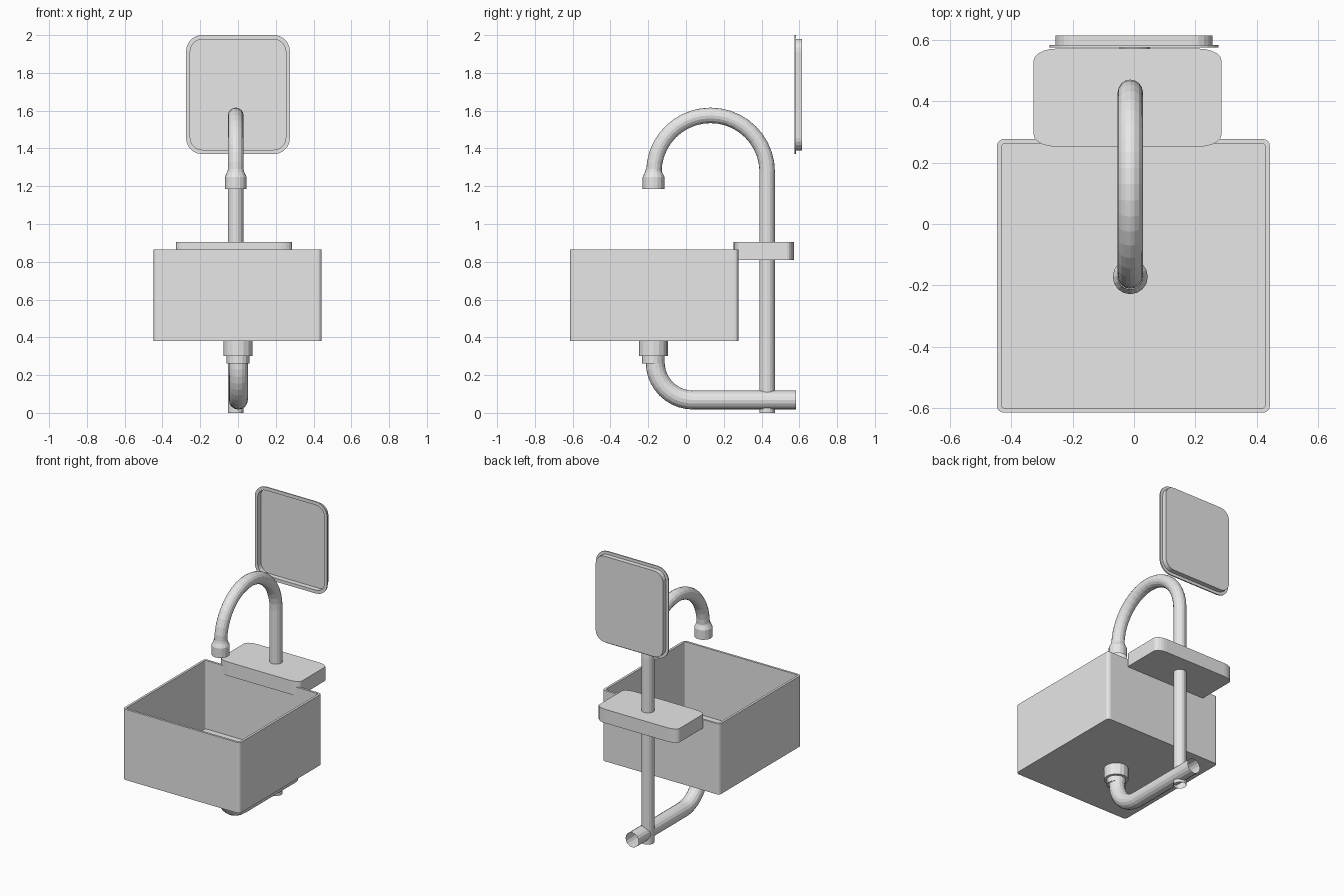
import bpy, bmesh
from math import sin, cos, pi
from mathutils import Vector

cube = bpy.data.objects.get("Cube")
if cube:
    bpy.data.objects.remove(cube, do_unlink=True)

grey = bpy.data.materials.new("light_grey")
grey.use_nodes = True
grey.diffuse_color = (0.8, 0.8, 0.8, 1)
grey.node_tree.nodes["Principled BSDF"].inputs["Base Color"].default_value = (0.8, 0.8, 0.8, 1)


def loft(name, rings, cap_start=True, cap_end=True):
    """Skin a list of equal-length point rings into one object."""
    bm = bmesh.new()
    loops = [[bm.verts.new(p) for p in ring] for ring in rings]
    n = len(loops[0])
    for a, b in zip(loops, loops[1:]):
        for i in range(n):
            j = (i + 1) % n
            bm.faces.new((a[i], a[j], b[j], b[i]))
    if cap_start:
        bm.faces.new(loops[0][::-1])
    if cap_end:
        bm.faces.new(loops[-1])
    bmesh.ops.recalc_face_normals(bm, faces=bm.faces)
    mesh = bpy.data.meshes.new(name)
    bm.to_mesh(mesh)
    bm.free()
    mesh.materials.append(grey)
    obj = bpy.data.objects.new(name, mesh)
    bpy.context.collection.objects.link(obj)
    return obj


def rounded(u0, u1, v0, v1, ru, rv, seg=5):
    """Rounded rectangle outline with elliptical corners."""
    corners = ((u1 - ru, v1 - rv), (u0 + ru, v1 - rv), (u0 + ru, v0 + rv), (u1 - ru, v0 + rv))
    pts = []
    for k, (cu, cv) in enumerate(corners):
        for s in range(seg + 1):
            a = (k + s / seg) * pi / 2
            pts.append((cu + ru * cos(a), cv + rv * sin(a)))
    return pts


def flat_ring(outline, z):
    return [(u, v, z) for u, v in outline]


def upright_ring(outline, y):
    return [(u, y, v) for u, v in outline]


def tube(name, x, path, sides=16):
    """Open tube along (y, z, radius) points in a plane of constant x."""
    rings = []
    for i, (y, z, r) in enumerate(path):
        a, b = path[max(i - 1, 0)], path[min(i + 1, len(path) - 1)]
        t = Vector((0, b[0] - a[0], b[1] - a[1])).normalized()
        across = t.cross(Vector((1, 0, 0)))
        rings.append([Vector((x, y, z)) + r * (cos(2 * pi * k / sides) * Vector((1, 0, 0))
                      + sin(2 * pi * k / sides) * across) for k in range(sides)])
    return loft(name, rings, False, False)


def arc(cy, cz, rad, start, end, r, steps):
    return [(cy + rad * cos(a), cz + rad * sin(a), r)
            for a in (start + (end - start) * i / steps for i in range(steps + 1))]


def stepped_round(name, x, y, profile, sides=16):
    """Turned part from (radius, z) points, open at both ends."""
    return loft(name, [[(x + r * cos(2 * pi * k / sides), y + r * sin(2 * pi * k / sides), z)
                        for k in range(sides)] for r, z in profile], False, False)


# Basin: open box with thin walls
outer = rounded(-0.447, 0.443, -0.615, 0.277, 0.022, 0.022, 4)
inner = rounded(-0.431, 0.427, -0.6, 0.262, 0.008, 0.008, 4)
loft("basin", [flat_ring(outer, 0.38), flat_ring(outer, 0.865),
               flat_ring(inner, 0.865), flat_ring(inner, 0.395)])

# Tap ledge behind the basin
ledge = rounded(-0.327, 0.285, 0.252, 0.572, 0.075, 0.038)
loft("tap_ledge", [flat_ring(ledge, 0.81), flat_ring(ledge, 0.905)])

# Tap: riser pipe with swan neck, then the spout nozzle
tube("tap_pipe", -0.012, [(0.43, 0, 0.041)] + arc(0.13, 1.275, 0.3, 0, pi, 0.041, 20))
stepped_round("tap_nozzle", -0.012, -0.172,
              [(0.041, 1.29), (0.045, 1.275), (0.057, 1.25), (0.057, 1.185)])

# Drain: stepped coupling and bent waste pipe
stepped_round("drain_coupling", 0, -0.173,
              [(0.077, 0.381), (0.077, 0.3), (0.06, 0.3), (0.06, 0.262), (0.049, 0.262)])
tube("waste_pipe", 0.002, [(-0.163, 0.3, 0.05)]
     + arc(0.037, 0.268, 0.2, pi, 1.5 * pi, 0.05, 10) + [(0.582, 0.068, 0.05)])

# Wall mirror: recessed tray with a thin flange
flange = rounded(-0.275, 0.275, 1.37, 2.0, 0.085, 0.085)
case = rounded(-0.256, 0.256, 1.39, 1.98, 0.066, 0.066)
recess = rounded(-0.253, 0.253, 1.393, 1.977, 0.063, 0.063)
loft("wall_mirror", [upright_ring(recess, 0.61), upright_ring(recess, 0.575),
                     upright_ring(flange, 0.575), upright_ring(flange, 0.583),
                     upright_ring(case, 0.583), upright_ring(case, 0.615)])
